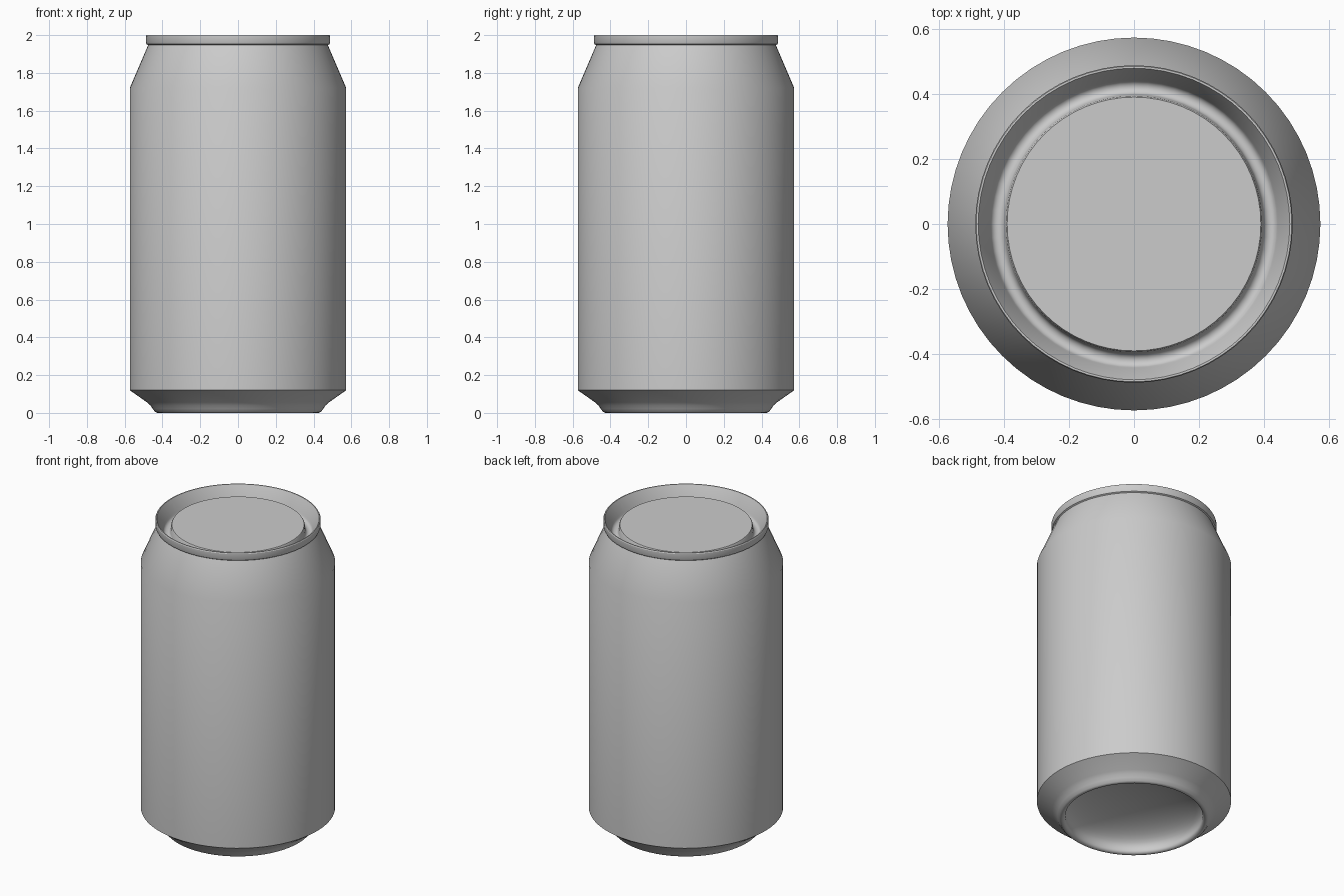
import bpy
import bmesh
import math
from mathutils import Matrix, Vector

SIDES = 64

if "Cube" in bpy.data.objects:
    bpy.data.objects.remove(bpy.data.objects["Cube"], do_unlink=True)

metal = bpy.data.materials.new("brushed_grey_metal")
metal.use_nodes = True
grey = (0.6, 0.6, 0.6, 1)
metal.diffuse_color = grey
metal.node_tree.nodes["Principled BSDF"].inputs["Base Color"].default_value = grey


def arc(cx, cz, rx, rz, start, end, steps):
    """Points on an elliptical arc in the radius/height plane, in degrees."""
    angles = [math.radians(start + (end - start) * i / steps) for i in range(steps + 1)]
    return [(cx + rx * math.cos(a), cz + rz * math.sin(a)) for a in angles]


def lathe(name, profile):
    """Revolve a (radius, height) profile, outside surface traced bottom to top."""
    bm = bmesh.new()
    verts = [bm.verts.new((max(r, 0), 0, z)) for r, z in profile]
    edges = [bm.edges.new(pair) for pair in zip(verts, verts[1:])]
    bmesh.ops.spin(bm, geom=verts + edges, cent=(0, 0, 0), axis=(0, 0, 1),
                   angle=math.tau, steps=SIDES, use_duplicate=False)
    bmesh.ops.remove_doubles(bm, verts=bm.verts, dist=0.0002)
    bmesh.ops.recalc_face_normals(bm, faces=bm.faces)
    mesh = bpy.data.meshes.new(name)
    bm.to_mesh(mesh)
    bm.free()
    mesh.materials.append(metal)
    obj = bpy.data.objects.new(name, mesh)
    bpy.context.collection.objects.link(obj)
    bpy.ops.object.select_all(action="DESELECT")
    obj.select_set(True)
    bpy.context.view_layer.objects.active = obj
    bpy.ops.object.shade_smooth_by_angle(angle=math.radians(25))
    return obj


# Domed underside, rounded foot, side wall and tapered shoulder
dome = arc(0, 0.03, 0.405, 0.13, 90, 0, 12)
foot = arc(0.425, 0.02, 0.02, 0.02, 180, 315, 6)
ankle = [(0.452, 0.022), (0.464, 0.04), (0.482, 0.056)]
wall = [(0.573, 0.12), (0.573, 1.72), (0.476, 1.947)]

# Rolled rim, sloping inner wall, rounded groove and raised lid panel
rim = [(0.484, 1.952), (0.488, 1.962), (0.488, 1.994), (0.485, 2.0), (0.479, 2.0)]
slope = [(0.474, 1.99), (0.444, 1.925)]
groove = arc(0.42, 1.922, 0.022, 0.022, -20, -170, 8)
panel = [(0.394, 1.953), (0.390, 1.96), (0, 1.96)]

lathe("can_shell", dome + foot + ankle + wall + rim + slope + groove + panel)
